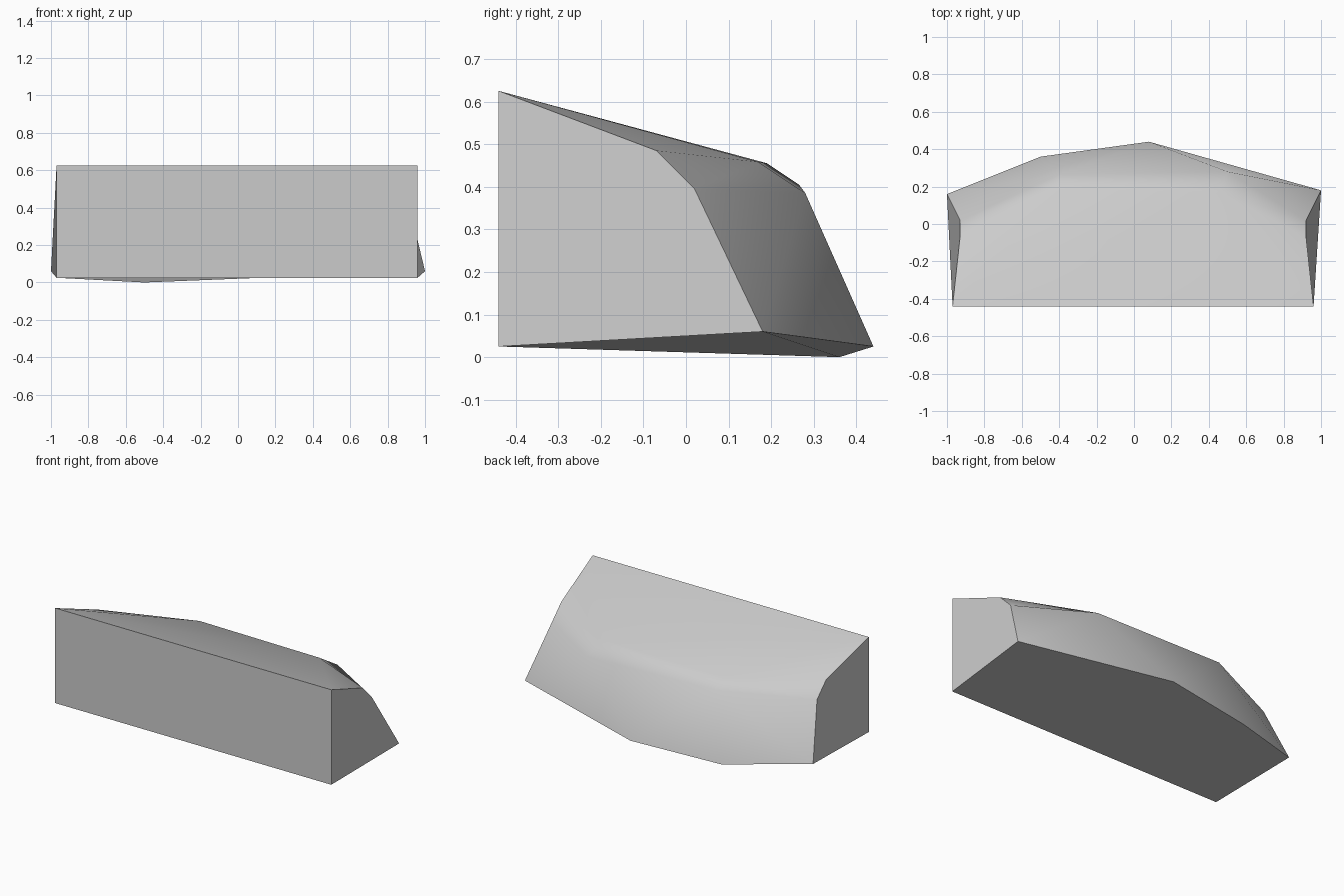
import bpy, bmesh

cube = bpy.data.objects.get("Cube")
if cube:
    bpy.data.objects.remove(cube, do_unlink=True)

# Plain grey stone
stone = bpy.data.materials.new("grey stone")
stone.use_nodes = True
colour = (0.6, 0.6, 0.6, 1)
stone.diffuse_color = colour
stone.node_tree.nodes["Principled BSDF"].inputs["Base Color"].default_value = colour

# Rear profiles from one end to the other: foot, shoulder, ridge
profiles = [
    [(-1, .16, .06), (-.93, .02, .395), (-.93, -.07, .485)],
    [(-.5, .36, 0), (-.4, .265, .405), (-.4, .19, .455)],
    [(.08, .44, .025), (.5, .28, .385), (.45, .17, .458)],
    [(1, .18, .06), (.92, .02, .395), (.92, -.07, .485)],
]

bm = bmesh.new()
rings = [[bm.verts.new(p) for p in ring] for ring in profiles]
low_a, low_b = (bm.verts.new((x, -.44, .025)) for x in (-.97, .96))
top_a, top_b = (bm.verts.new((x, -.44, .625)) for x in (-.97, .96))


def face(*verts, smooth=False):
    f = bm.faces.new(verts)
    f.smooth = smooth
    return f


# Flat front, underside and ends
flat = [
    face(low_a, low_b, top_b, top_a),
    face(low_b, low_a, *[r[0] for r in rings]),
    face(low_a, top_a, *reversed(rings[0])),
    face(top_b, low_b, *rings[-1]),
]
for f in flat:
    for e in f.edges:
        e.smooth = False

# Softly shaded back: strips between neighbouring profiles
for i, (a, b) in enumerate(zip(rings, rings[1:])):
    for lo, hi in ((0, 1), (1, 2)):
        if i == 0 or lo == 1 and i == 1:
            face(a[lo], a[hi], b[hi], smooth=True)
            face(a[lo], b[hi], b[lo], smooth=True)
        elif i == 1:
            face(a[lo], a[hi], b[lo], smooth=True)
            face(a[hi], b[hi], b[lo], smooth=True)
        else:
            face(a[lo], a[hi], b[lo], smooth=True)
            face(a[hi], b[hi], b[lo], smooth=True)

# Sloping top
ridge = [r[2] for r in rings]
face(top_a, ridge[1], ridge[0], smooth=True)
face(top_a, top_b, ridge[2], smooth=True)
face(top_a, ridge[2], ridge[1], smooth=True)
face(top_b, ridge[3], ridge[2], smooth=True)

bmesh.ops.recalc_face_normals(bm, faces=bm.faces[:])
mesh = bpy.data.meshes.new("rock_slab")
bm.to_mesh(mesh)
bm.free()
mesh.materials.append(stone)
slab = bpy.data.objects.new("rock_slab", mesh)
bpy.context.collection.objects.link(slab)
